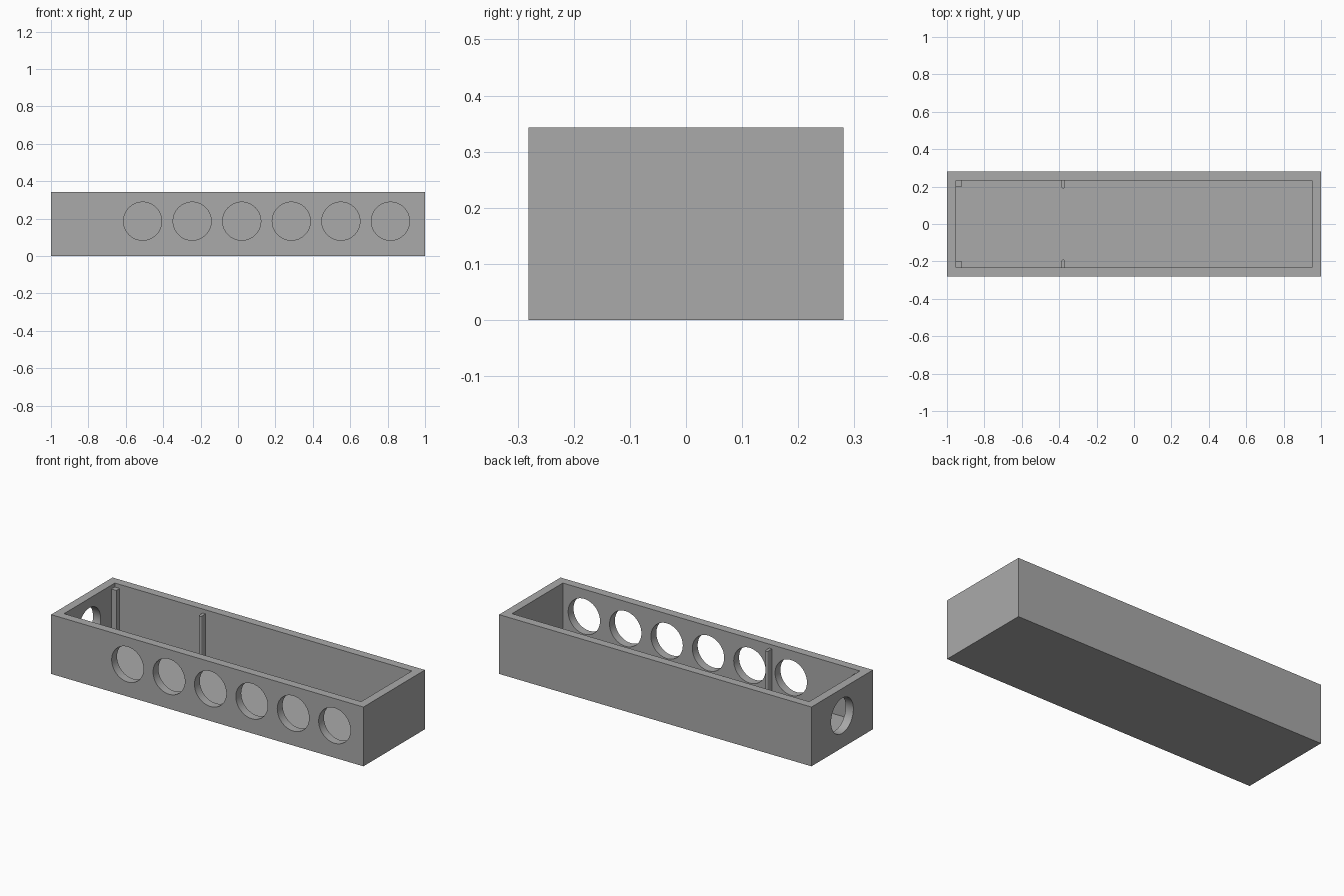
import bpy
import bmesh
from math import pi
from mathutils import Matrix, Vector

cube = bpy.data.objects.get("Cube")
if cube:
    bpy.data.objects.remove(cube, do_unlink=True)

# Main dimensions
HALF_X, HALF_Y, HEIGHT = 1.0, 0.281, 0.343
WALL, FLOOR = 0.049, 0.05
IN_X, IN_Y = HALF_X - WALL, HALF_Y - WALL
POST_TOP, HOLE_Z, HOLE_R = 0.32, 0.186, 0.102

grey = bpy.data.materials.new("plain grey")
grey.use_nodes = True
color = (0.4, 0.4, 0.4, 1)
grey.diffuse_color = color
grey.node_tree.nodes["Principled BSDF"].inputs["Base Color"].default_value = color


def finish(name, bm):
    mesh = bpy.data.meshes.new(name)
    bm.to_mesh(mesh)
    bm.free()
    mesh.materials.append(grey)
    obj = bpy.data.objects.new(name, mesh)
    bpy.context.collection.objects.link(obj)
    return obj


def add_box(bm, low, high):
    low, high = Vector(low), Vector(high)
    matrix = Matrix.Translation((low + high) / 2) @ Matrix.Diagonal((*(high - low), 1))
    bmesh.ops.create_cube(bm, size=1, matrix=matrix)


def add_cylinder(bm, center, radius, depth, turn=Matrix.Identity(4), sides=64):
    bmesh.ops.create_cone(bm, cap_ends=True, segments=sides, radius1=radius,
                          radius2=radius, depth=depth,
                          matrix=Matrix.Translation(center) @ turn)


# Open tray body
bm = bmesh.new()
add_box(bm, (-HALF_X, -HALF_Y, 0), (HALF_X, HALF_Y, HEIGHT))
body = finish("tray_body", bm)

# Cutters: inner cavity, six front holes, one hole in the right end
bm = bmesh.new()
add_box(bm, (-IN_X, -IN_Y, FLOOR), (IN_X, IN_Y, HEIGHT + 0.1))
cutters = [finish("cavity_cutter", bm)]

bm = bmesh.new()
for i in range(6):
    add_cylinder(bm, (-0.51 + 0.265 * i, -HALF_Y, HOLE_Z), HOLE_R, 0.2,
                 Matrix.Rotation(pi / 2, 4, "X"))
add_cylinder(bm, (-HALF_X, 0, HOLE_Z), HOLE_R, 0.2, Matrix.Rotation(pi / 2, 4, "Y"))
cutters.append(finish("hole_cutter", bm))

for cutter in cutters:
    cut = body.modifiers.new(cutter.name, "BOOLEAN")
    cut.operation = "DIFFERENCE"
    cut.solver = "EXACT"
    cut.object = cutter

# Bake the cuts, then remove the cutters
graph = bpy.context.evaluated_depsgraph_get()
baked = bpy.data.meshes.new_from_object(body.evaluated_get(graph))
body.modifiers.clear()
body.data = baked
for cutter in cutters:
    bpy.data.objects.remove(cutter, do_unlink=True)

bpy.ops.object.select_all(action="DESELECT")
body.select_set(True)
bpy.context.view_layer.objects.active = body
bpy.ops.object.shade_smooth_by_angle()

# Corner posts and round-nosed guide ribs on both long walls
for side, label in ((-1, "front"), (1, "back")):
    bm = bmesh.new()
    ys = sorted((side * (IN_Y - 0.031), side * IN_Y))
    add_box(bm, (-IN_X, ys[0], FLOOR), (-IN_X + 0.031, ys[1], POST_TOP))
    finish(label + "_corner_post", bm)

    bm = bmesh.new()
    rib_x, rib_r, reach = -0.379, 0.009, 0.042
    nose_y = IN_Y - reach + rib_r
    arc = [Matrix.Rotation(pi * k / 12, 2) @ Vector((rib_r, 0)) for k in range(13)]
    outline = [(rib_r, IN_Y)] + [(p.x, nose_y - p.y) for p in arc] + [(-rib_r, IN_Y)]
    face = bm.faces.new([bm.verts.new((rib_x + x, side * y, FLOOR)) for x, y in outline])
    top = bmesh.ops.extrude_face_region(bm, geom=[face])["geom"]
    bmesh.ops.translate(bm, vec=(0, 0, POST_TOP - FLOOR),
                        verts=[v for v in top if isinstance(v, bmesh.types.BMVert)])
    bmesh.ops.recalc_face_normals(bm, faces=bm.faces)
    finish(label + "_guide_rib", bm)
